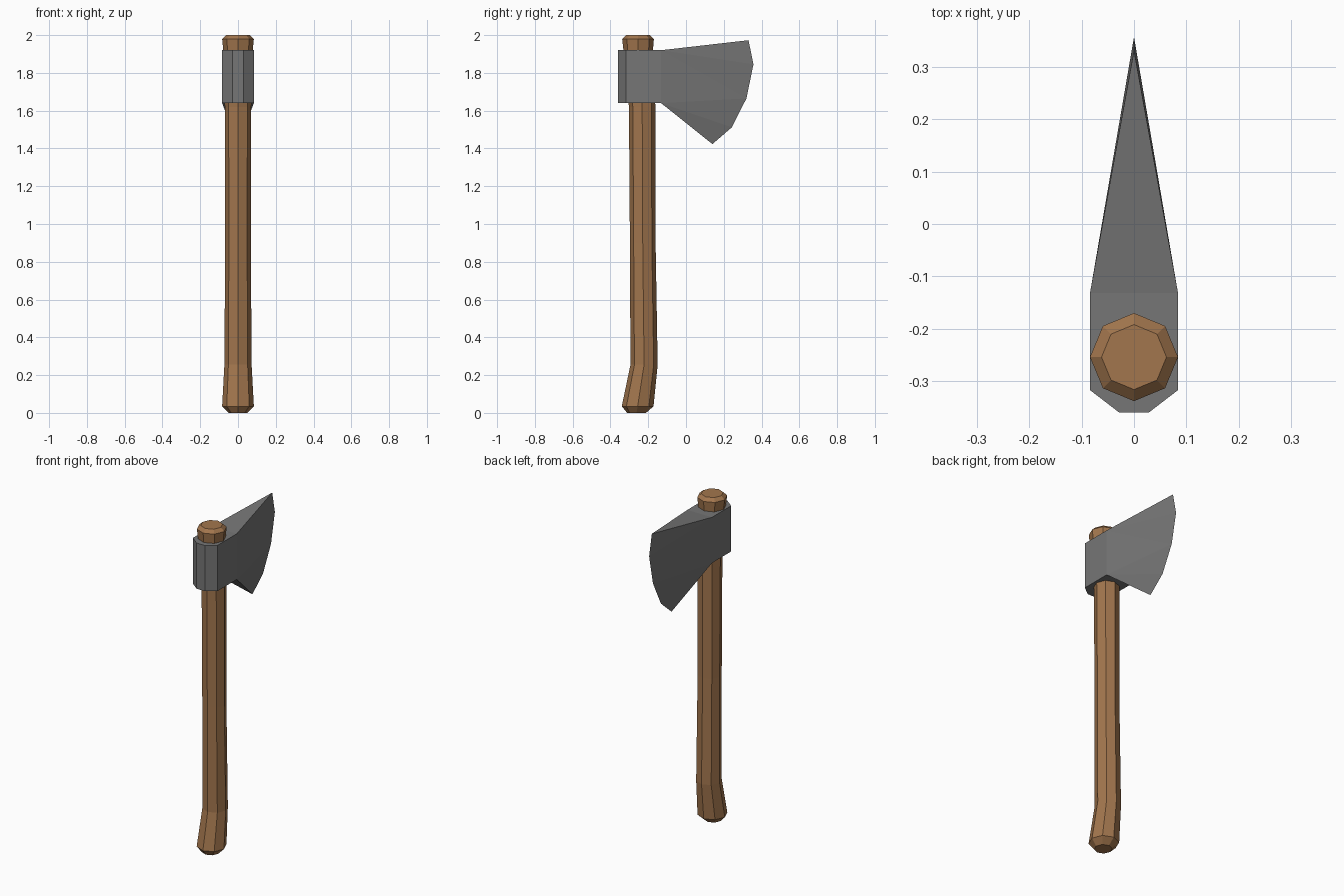
import bpy, bmesh, math

if "Cube" in bpy.data.objects:
    bpy.data.objects.remove(bpy.data.objects["Cube"])


def material(name, color):
    mat = bpy.data.materials.new(name)
    mat.diffuse_color = (*color, 1)
    mat.use_nodes = True
    mat.node_tree.nodes["Principled BSDF"].inputs["Base Color"].default_value = mat.diffuse_color
    return mat


def finish(bm, name, mat):
    bmesh.ops.recalc_face_normals(bm, faces=bm.faces)
    mesh = bpy.data.meshes.new(name)
    bm.to_mesh(mesh)
    bm.free()
    mesh.materials.append(mat)
    obj = bpy.data.objects.new(name, mesh)
    bpy.context.collection.objects.link(obj)
    return obj


wood = material("wood", (0.36, 0.18, 0.075))
steel = material("steel", (0.18, 0.18, 0.18))

# Handle: octagonal rings (centre y, z, radius) joined from butt to knob
RINGS = [(-0.262, 0.0, 0.05), (-0.256, 0.035, 0.084), (-0.222, 0.255, 0.072),
         (-0.229, 0.9, 0.068), (-0.232, 1.62, 0.07), (-0.253, 1.91, 0.077),
         (-0.254, 1.98, 0.084), (-0.254, 2.0, 0.062)]
SIDES = 8
bm = bmesh.new()
loops = [[bm.verts.new((r * math.cos(a * math.tau / SIDES),
                        y + r * math.sin(a * math.tau / SIDES), z))
          for a in range(SIDES)] for y, z, r in RINGS]
for low, high in zip(loops, loops[1:]):
    for i in range(SIDES):
        j = (i + 1) % SIDES
        bm.faces.new((low[i], low[j], high[j], high[i]))
bm.faces.new(loops[0])
bm.faces.new(loops[-1])
finish(bm, "handle", wood)

# Axe head: chamfered eye block, then a wedge running out to a curved edge
Z0, Z1 = 1.64, 1.92
PLAN = [(0.084, -0.132), (0.084, -0.317), (0.028, -0.36),
        (-0.028, -0.36), (-0.084, -0.317), (-0.084, -0.132)]
EDGE = [(0.331, 1.973), (0.357, 1.845), (0.32, 1.665), (0.243, 1.512), (0.14, 1.423)]
bm = bmesh.new()
bottom = [bm.verts.new((x, y, Z0)) for x, y in PLAN]
top = [bm.verts.new((x, y, Z1)) for x, y in PLAN]
edge = [bm.verts.new((0, y, z)) for y, z in EDGE]
bm.faces.new(bottom)
bm.faces.new(top)
for i in range(len(PLAN) - 1):
    bm.faces.new((bottom[i], bottom[i + 1], top[i + 1], top[i]))

# Blade cheeks on both sides, fanned from the block corners
for k in (0, -1):
    t, b = top[k], bottom[k]
    for tri in ((t, edge[0], edge[1]), (t, edge[1], edge[2]), (t, edge[2], b),
                (b, edge[2], edge[3]), (b, edge[3], edge[4])):
        bm.faces.new(tri)
bm.faces.new((top[0], top[-1], edge[0]))
bm.faces.new((bottom[0], bottom[-1], edge[-1]))
finish(bm, "axe_head", steel)
